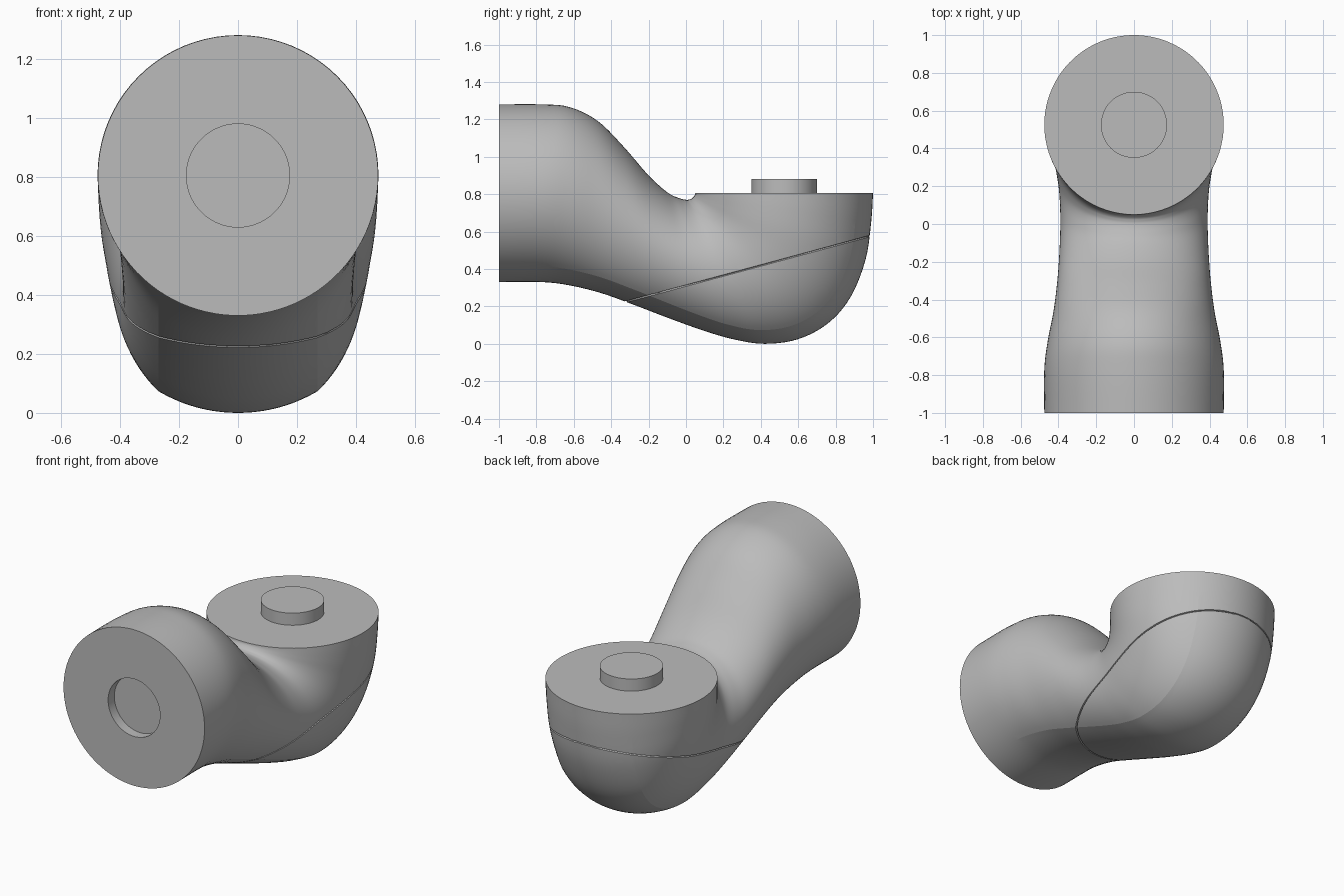
import bpy, bmesh
from math import sin, cos, acos, pi, sqrt, radians
from mathutils import Vector

cube = bpy.data.objects.get("Cube")
if cube:
    bpy.data.objects.remove(cube)

R = 0.475        # radius of both joint faces
CREASE = 0.27    # half width of the belly panel
HUB = 0.175      # radius of the boss and the socket
TOP = 0.806
SIDE, BELLY, UPPER = 14, 20, 40   # points in each stretch of a section

grey = bpy.data.materials.new("grey_plastic")
grey.use_nodes = True
colour = (0.5, 0.5, 0.5, 1)
grey.diffuse_color = colour
grey.node_tree.nodes["Principled BSDF"].inputs["Base Color"].default_value = colour

# Sections along the bend: top point y, z; bottom point y, z; half width
KEYS = [
    (-1, 1.28, -1, .33, R), (-.77, 1.28, -.77, .33, R),
    (-.62, 1.265, -.62, .312, .457), (-.47, 1.19, -.45, .27, .426),
    (-.33, 1.05, -.27, .205, .406), (-.2, .9, -.1, .14, .395),
    (-.1, .81, .08, .075, .39), (-.04, .78, .25, .025, .392),
    (0, .77, .42, 0, .4), (.02, .772, .6, .025, .415),
    (.03, .776, .76, .11, .43), (.038, .783, .88, .25, .447),
    (.044, .79, .96, .45, .465), (.048, .797, .99, .65, .473),
    (.05, TOP, 1, TOP, R)]


def spline(keys, steps):
    """Smooth interpolation between the key sections."""
    out = [keys[0]]
    for i in range(len(keys) - 1):
        a, b, c, d = (keys[min(max(i + k, 0), len(keys) - 1)] for k in (-1, 0, 1, 2))
        for s in range(1, steps + 1):
            t = s / steps
            out.append(tuple(
                q + (r - p) * t / 2 + (2 * p - 5 * q + 4 * r - u) * t * t / 2
                + (3 * q - p - 3 * r + u) * t ** 3 / 2
                for p, q, r, u in zip(a, b, c, d)))
    return out


def section(uy, uz, ly, lz, w):
    """Closed ring: elliptical top, creased sides and a round belly."""
    upper, lower = Vector((0, uy, uz)), Vector((0, ly, lz))
    mid, down = (upper + lower) / 2, (lower - upper).normalized()
    h = (lower - upper).length / 2
    arc = lambda x: h - R + sqrt(R * R - x * x)
    s_end = acos(CREASE / w)
    k = arc(CREASE) / sin(s_end)
    side = [(w * cos(s_end * i / SIDE), k * sin(s_end * i / SIDE)) for i in range(SIDE)]
    belly = [(x, arc(x)) for x in (CREASE * (1 - 2 * i / BELLY) for i in range(BELLY + 1))]
    other = [(-x, v) for x, v in reversed(side)]
    top = [(-w * cos(pi * i / UPPER), -h * sin(pi * i / UPPER)) for i in range(1, UPPER)]
    return [mid + Vector((x, 0, 0)) + down * v for x, v in side + belly + other + top]


def finish(bm, name, angle=30):
    bmesh.ops.recalc_face_normals(bm, faces=bm.faces)
    mesh = bpy.data.meshes.new(name)
    bm.to_mesh(mesh)
    bm.free()
    mesh.materials.append(grey)
    obj = bpy.data.objects.new(name, mesh)
    bpy.context.collection.objects.link(obj)
    bpy.ops.object.select_all(action='DESELECT')
    obj.select_set(True)
    bpy.context.view_layer.objects.active = obj
    bpy.ops.object.shade_smooth_by_angle(angle=radians(angle), keep_sharp_edges=True)
    return obj


# Elbow shell with a recessed socket in the front face
rings = [section(*k) for k in spline(KEYS, 5)]
centre = Vector((0, -1, (1.28 + .33) / 2))
rim = [centre + (p - centre) * (HUB / R) for p in rings[0]]
floor = [p + Vector((0, .06, 0)) for p in rim]
rings = [floor, rim] + rings

bm = bmesh.new()
loops = [[bm.verts.new(p) for p in ring] for ring in rings]
count = len(loops[0])
for a, b in zip(loops, loops[1:]):
    for i in range(count):
        j = (i + 1) % count
        bm.faces.new((a[i], a[j], b[j], b[i]))
bm.faces.new(loops[0])
bm.faces.new(loops[-1])

# Sharp crease along both edges of the belly panel
for a, b in zip(loops[8:-6], loops[9:-5]):
    for i in (SIDE, SIDE + BELLY):
        bm.edges.get((a[i], b[i])).smooth = False
bmesh.ops.recalc_face_normals(bm, faces=bm.faces)

# Slanted parting groove around the lower cover
normal = Vector((0, -.26, .965)).normalized()
seam = Vector((0, .33, .4))
for offset in (-.004, .004, 0):
    cut = bmesh.ops.bisect_plane(
        bm, geom=bm.verts[:] + bm.edges[:] + bm.faces[:], dist=1e-5,
        plane_co=seam + normal * offset, plane_no=normal)
bm.normal_update()
groove = [v for v in cut["geom_cut"] if isinstance(v, bmesh.types.BMVert)]
for v, n in [(v, v.normal.copy()) for v in groove]:
    v.co -= n * .008
finish(bm, "elbow_shell")

# Mounting boss on the upper face
bm = bmesh.new()
bmesh.ops.create_cone(bm, cap_ends=True, segments=48, radius1=HUB, radius2=HUB, depth=.1)
bmesh.ops.translate(bm, verts=bm.verts, vec=(0, .525, .83))
finish(bm, "mounting_boss")
